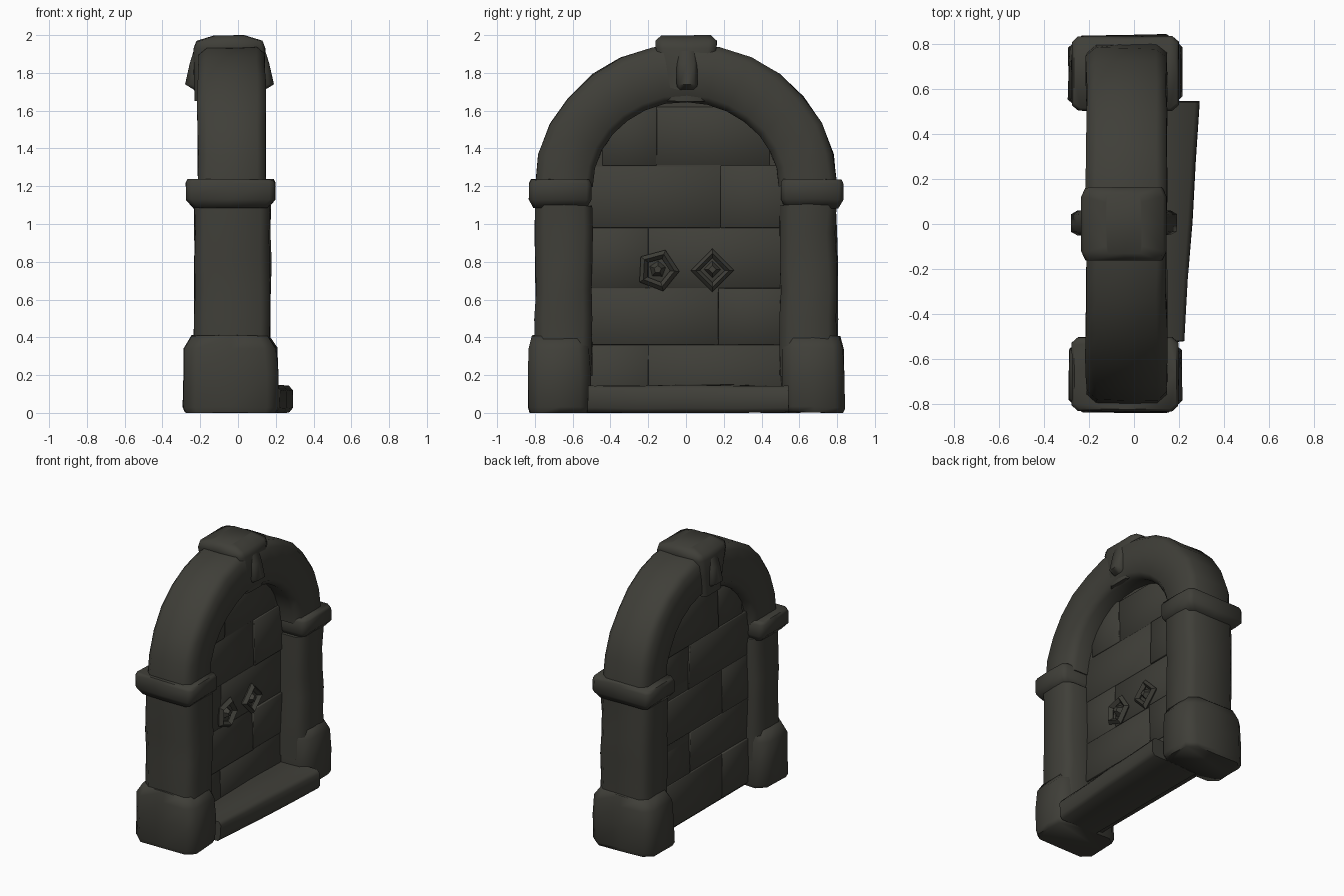
import bpy, bmesh, random
from math import sin, cos, pi, sqrt, radians
from mathutils import Matrix, Vector, noise

random.seed(4)
if "Cube" in bpy.data.objects:
    bpy.data.objects.remove(bpy.data.objects["Cube"])

stone = bpy.data.materials.new("dark stone")
stone.use_nodes = True
colour = (0.05, 0.049, 0.04, 1)
stone.diffuse_color = colour
bsdf = stone.node_tree.nodes["Principled BSDF"]
bsdf.inputs["Base Color"].default_value = colour
bsdf.inputs["Roughness"].default_value = 0.9
parts = []


def finish(name, bm, rough=0.0):
    """Roughen the surface a little and turn it into an object."""
    for v in bm.verts:
        v.co += noise.noise_vector(v.co * 4) * rough
        v.co.z = max(v.co.z, 0)
    bmesh.ops.recalc_face_normals(bm, faces=bm.faces)
    mesh = bpy.data.meshes.new(name)
    bm.to_mesh(mesh)
    bm.free()
    mesh.materials.append(stone)
    obj = bpy.data.objects.new(name, mesh)
    bpy.context.collection.objects.link(obj)
    parts.append(obj)
    return obj


def loft(name, stations, rough=0.012, cut=(0.25, 0.25)):
    """Skin chamfered rectangles; a station is centre, side axis, x half size, side half size."""
    bm = bmesh.new()
    a, b = 1 - cut[0], 1 - cut[1]
    outline = [(1, -b), (1, 0), (1, b), (a, 1), (0, 1), (-a, 1),
               (-1, b), (-1, 0), (-1, -b), (-a, -1), (0, -1), (a, -1)]
    rings = []
    for centre, side, hx, hs in stations:
        rings.append([bm.verts.new(Vector(centre) + Vector((p * hx, 0, 0)) + Vector(side) * q * hs)
                      for p, q in outline])
    for r, s in zip(rings, rings[1:]):
        for i in range(len(r)):
            j = (i + 1) % len(r)
            bm.faces.new((r[i], r[j], s[j], s[i]))
    bm.faces.new(rings[0])
    bm.faces.new(rings[-1])
    return finish(name, bm, rough)


def upright(name, y, x, levels, **kw):
    """Loft upwards through (z, x half size, y half size) levels."""
    return loft(name, [((x, y, z), (0, 1, 0), hx, hy) for z, hx, hy in levels], **kw)


# Columns with their feet and collars
for label, s in (("right", -1), ("left", 1)):
    upright(label + "_column", s * 0.648, -0.03,
            [(0.2 + 0.15 * i, 0.2, 0.15) for i in range(7)], cut=(0.25, 0.3))
    upright(label + "_column_foot", s * 0.67, -0.04,
            [(0, 0.235, 0.155), (0.03, 0.25, 0.165), (0.2, 0.25, 0.165),
             (0.34, 0.245, 0.16), (0.41, 0.2, 0.14)], cut=(0.25, 0.32))
    upright(label + "_column_collar", s * 0.667, -0.04,
            [(1.085, 0.195, 0.14), (1.13, 0.235, 0.165), (1.215, 0.235, 0.165), (1.235, 0.225, 0.155)],
            cut=(0.12, 0.15), rough=0.008)

# Arch ring
arch = []
steps = 14
for i in range(steps + 1):
    t = pi * i / steps
    out = Vector((0, cos(t) * 0.6, sin(t) * 0.645)).normalized()
    arch.append(((-0.033, 0.645 * cos(t), 1.2 + 0.6 * sin(t)), out, 0.178, 0.154))
loft("arch", arch)

# Keystone block with a narrow prow that swells towards its lower end
upright("keystone", 0, -0.045,
        [(1.65, 0.185, 0.1), (1.8, 0.19, 0.125), (1.93, 0.19, 0.16),
         (1.97, 0.175, 0.162), (2.0, 0.08, 0.13)], cut=(0.1, 0.25), rough=0.004)
upright("keystone_prow", 0.005, -0.045,
        [(1.7, 0.17, 0.05), (1.74, 0.235, 0.055), (1.85, 0.21, 0.055), (1.95, 0.18, 0.05)],
        cut=(0.12, 0.3), rough=0.003)

# Doorstep, wider towards one end
loft("doorstep", [((0.055 + 0.034 * k, -0.52 + 1.06 * k, 0.073), (0, 0, 1), 0.17 + 0.031 * k, 0.073)
                  for k in (0, 0.04, 0.25, 0.5, 0.75, 0.96, 1)], cut=(0.1, 0.35), rough=0.01)

# Solid infill behind the blocks
bm = bmesh.new()
rim = [(-0.6, 0.02)] + [(-0.6 * cos(pi * i / 16), 1.2 + 0.55 * sin(pi * i / 16))
                        for i in range(17)] + [(0.6, 0.02)]
face = bm.faces.new([bm.verts.new((-0.145, y, z)) for y, z in rim])
new = bmesh.ops.extrude_face_region(bm, geom=[face])["geom"]
bmesh.ops.translate(bm, verts=[v for v in new if isinstance(v, bmesh.types.BMVert)], vec=(0.138, 0, 0))
finish("door_infill", bm)

# Courses of door blocks, each slightly out of line
rows = [0.03, 0.36, 0.66, 0.98, 1.31, 1.62]
for r, (z0, z1) in enumerate(zip(rows, rows[1:])):
    half = 0.57 if z1 < 1.2 else 0.62 * sqrt(1 - ((z1 - 1.2) / 0.6) ** 2)
    joint = half * (0.3 if r % 2 else -0.35)
    for n, (y0, y1) in enumerate(((-half, joint), (joint, half))):
        bm = bmesh.new()
        bmesh.ops.create_cube(bm, size=1)
        lean = random.uniform(-0.015, 0.015)
        x = -0.075 + random.uniform(-0.006, 0.006)
        for v in bm.verts:
            v.co = Vector((x + v.co.x * 0.155 + v.co.z * lean,
                           (y0 + y1) / 2 + v.co.y * (y1 - y0),
                           (z0 + z1) / 2 + v.co.z * (z1 - z0)))
        bmesh.ops.bevel(bm, geom=bm.edges[:], offset=0.003, segments=1, affect='EDGES')
        finish(f"door_block_{r + 1}_{n + 1}", bm)

# Angular ring handles, each with a boss, spun in the plane of the door
for label, y, sides, spin in (("right", -0.15, 5, 15), ("left", 0.14, 4, 0)):
    facing = Matrix.Rotation(radians(spin), 3, 'X') @ Matrix.Rotation(pi / 2, 3, 'Y')
    turn = facing.to_euler()
    bpy.ops.mesh.primitive_torus_add(major_segments=sides, minor_segments=4, major_radius=0.09,
                                     minor_radius=0.025, location=(0.015, y, 0.755), rotation=turn)
    bpy.context.object.name = label + "_handle_ring"
    bpy.context.object.data.materials.append(stone)
    bpy.ops.mesh.primitive_cone_add(vertices=sides, radius1=0.05, radius2=0.02, depth=0.05,
                                    location=(0.015, y, 0.76), rotation=turn)
    bpy.context.object.name = label + "_handle_boss"
    bpy.context.object.data.materials.append(stone)

# Soft shading with crisp edges on the stonework
bpy.ops.object.select_all(action='DESELECT')
for obj in parts:
    obj.select_set(True)
bpy.context.view_layer.objects.active = parts[0]
bpy.ops.object.shade_smooth_by_angle(angle=radians(62))
